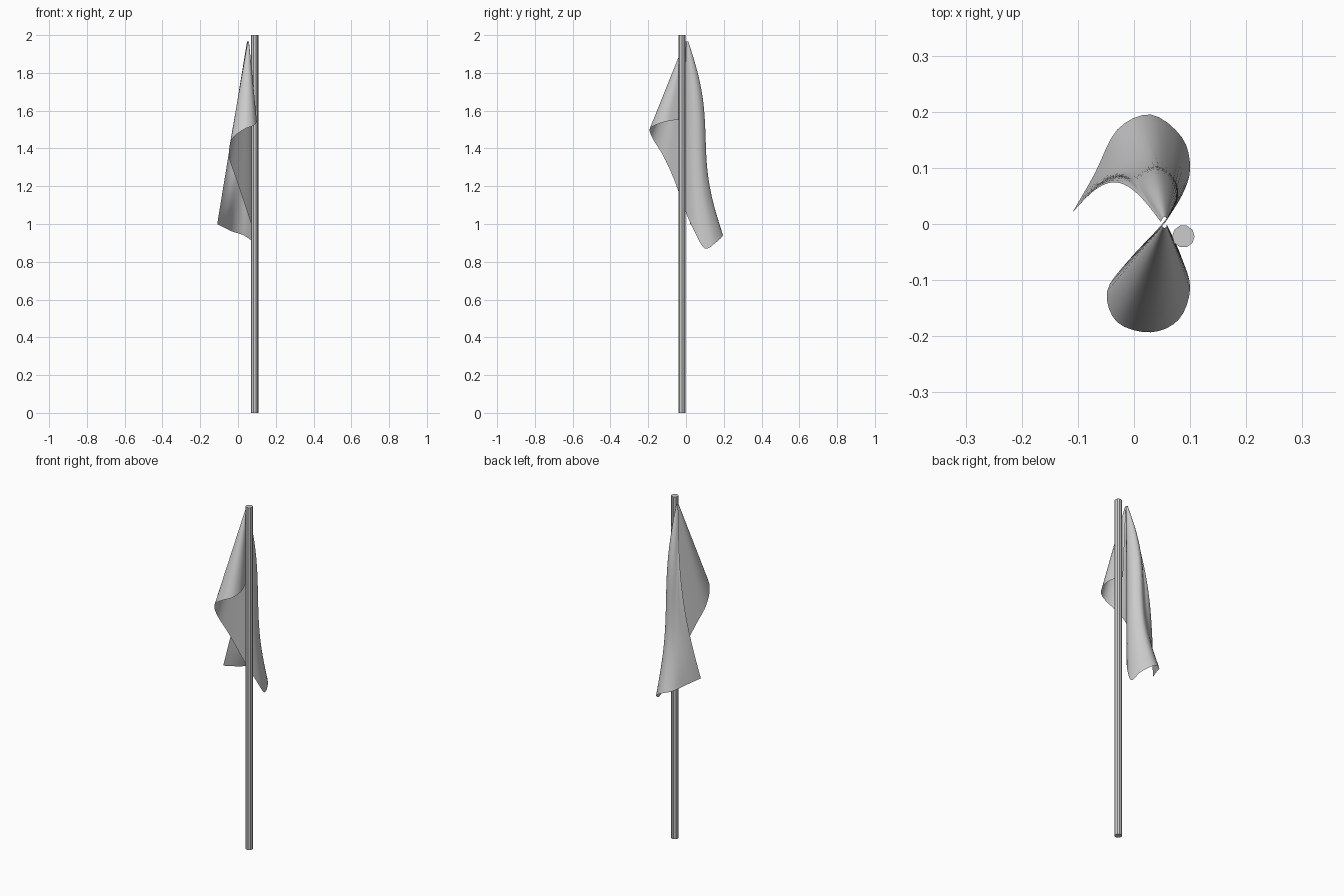
import bpy
import math
from mathutils import Vector

if "Cube" in bpy.data.objects:
    bpy.data.objects.remove(bpy.data.objects["Cube"])

# Pole
bpy.ops.mesh.primitive_cylinder_add(vertices=10, radius=0.02, depth=2.0,
                                    location=(0.088, -0.022, 1.0),
                                    rotation=(0, 0, math.radians(18)))
bpy.context.object.name = "pole"

# Lower hem of the draped flag, from pole side to free side
HEM = [Vector(p) for p in (
    (0.064, -0.012, 1.55), (0.085, -0.06, 1.55), (0.10, -0.115, 1.54),
    (0.08, -0.17, 1.52), (0.03, -0.193, 1.50), (-0.03, -0.175, 1.45),
    (-0.048, -0.12, 1.36), (-0.01, -0.065, 1.24), (0.05, 0.0, 1.06),
    (0.085, 0.05, 0.95), (0.10, 0.10, 0.87), (0.085, 0.155, 0.90),
    (0.03, 0.195, 0.94), (-0.03, 0.168, 0.96), (-0.07, 0.09, 0.98),
    (-0.11, 0.02, 1.0))]
GATHER = Vector((0.056, 0.003, 1.965))


def hem_point(s):
    """Catmull-Rom point on the hem, s in 0..1"""
    n = len(HEM) - 1
    i = min(int(s * n), n - 1)
    f = s * n - i
    a, b, c, d = (HEM[max(0, min(n, i + k))] for k in (-1, 0, 1, 2))
    return 0.5 * (2 * b + (c - a) * f + (2 * a - 5 * b + 4 * c - d) * f * f
                  + (3 * b - a - 3 * c + d) * f ** 3)


def smooth(a, b, x):
    x = max(0, min(1, (x - a) / (b - a)))
    return x * x * (3 - 2 * x)


# Flag cloth: fans out from the gathered top down to the hem
COLS, ROWS = 60, 24
verts, faces = [], []
for i in range(COLS + 1):
    s = i / COLS
    low = hem_point(s)
    top = GATHER + Vector((low.x - GATHER.x, low.y - GATHER.y, 0)) * 0.05
    sway = 0.13 * smooth(0.5, 0.65, s) * (1 - smooth(0.85, 1.0, s))
    belly = 0.062 * smooth(0.86, 1.0, s)
    for j in range(ROWS + 1):
        t = j / ROWS
        f = t + sway * math.sin(2 * math.pi * t)
        p = top.lerp(low, f)
        p.z = top.z + (low.z - top.z) * t
        p.y += belly * math.sin(math.pi * t)
        verts.append(p)
        if i < COLS and j < ROWS:
            k = i * (ROWS + 1) + j
            faces.append((k, k + 1, k + ROWS + 2, k + ROWS + 1))

mesh = bpy.data.meshes.new("flag_cloth")
mesh.from_pydata(verts, [], faces)
mesh.shade_smooth()
flag = bpy.data.objects.new("flag_cloth", mesh)
bpy.context.collection.objects.link(flag)
